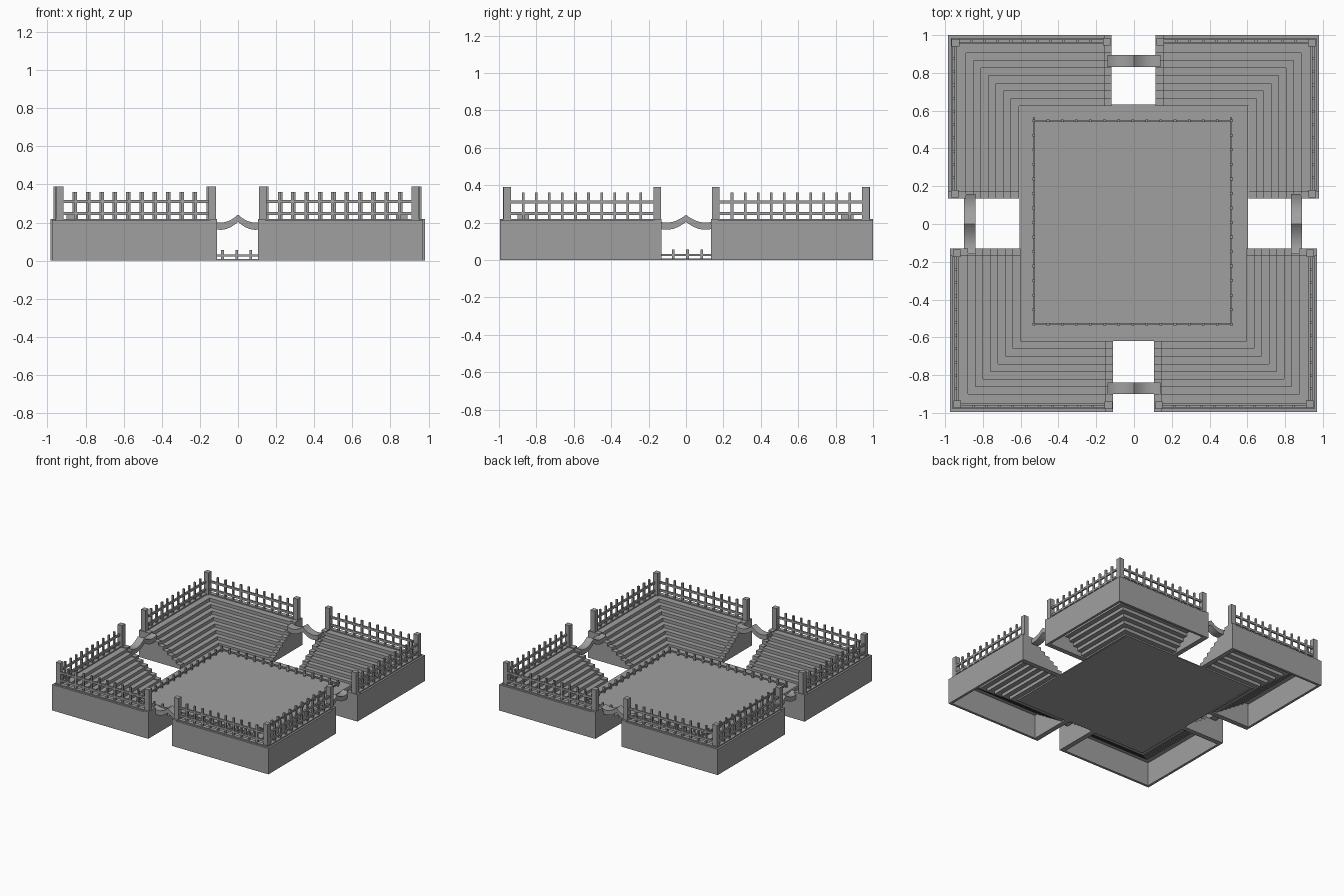
import bpy
import bmesh

if "Cube" in bpy.data.objects:
    bpy.data.objects.remove(bpy.data.objects["Cube"])

GREY = (0.35, 0.35, 0.35, 1)
stone = bpy.data.materials.new("grey_stone")
stone.use_nodes = True
stone.diffuse_color = GREY
stone.node_tree.nodes["Principled BSDF"].inputs["Base Color"].default_value = GREY

SIZE = 0.865      # side of one corner stand
TOP = 0.21        # height of the stands
STEPS = 8
CHEEK = 0.04      # thickness of the stepped end walls
RISE = TOP / STEPS


def finish(name, bm):
    bmesh.ops.recalc_face_normals(bm, faces=bm.faces)
    mesh = bpy.data.meshes.new(name)
    bm.to_mesh(mesh)
    bm.free()
    mesh.materials.append(stone)
    obj = bpy.data.objects.new(name, mesh)
    bpy.context.scene.collection.objects.link(obj)
    return obj


def loft(bm, rings, place=lambda u, v, z: (u, v, z)):
    """Join equal closed rings into a capped solid."""
    loops = [[bm.verts.new(place(*p)) for p in ring] for ring in rings]
    n = len(loops[0])
    for a, b in zip(loops, loops[1:]):
        for i in range(n):
            j = (i + 1) % n
            bm.faces.new((a[i], a[j], b[j], b[i]))
    bm.faces.new(loops[0])
    bm.faces.new(loops[-1])


def box(bm, lo, hi, place=lambda u, v, z: (u, v, z)):
    base = [(lo[0], lo[1]), (hi[0], lo[1]), (hi[0], hi[1]), (lo[0], hi[1])]
    loft(bm, [[(u, v, z) for u, v in base] for z in (lo[2], hi[2])], place)


def post(bm, u, v, half, z0, z1, place=lambda u, v, z: (u, v, z)):
    box(bm, (u - half, v - half, z0), (u + half, v + half, z1), place)


# Stepped line of the seating: distance from the outer edge, height
def stair_line():
    line = []
    for k in range(STEPS):
        d = 0.095 + 0.04 * k
        line += [(d, TOP - k * RISE), (d, TOP - (k + 1) * RISE)]
    return line


def build_stand(name, cx, cy):
    sx, sy = (1 if cx > 0 else -1), (1 if cy > 0 else -1)

    def place(u, v, z):
        return (cx - sx * u, cy - sy * v, z)

    def swapped(u, v, z):
        return place(v, u, z)

    # Hollow L-shaped seating, mitred at the corner
    line = stair_line()
    under = [(d - 0.012, max(0, z - 0.015)) for d, z in reversed(line)]
    section = [(0, 0), (0, TOP)] + line + under + [(0.02, TOP - 0.015), (0.02, 0)]
    end = SIZE - CHEEK
    bm = bmesh.new()
    loft(bm, [[(d, end, z) for d, z in section],
              [(d, d, z) for d, z in section],
              [(end, d, z) for d, z in section]], place)
    finish(name + "_seating", bm)

    # Stepped end walls beside the gangways
    bm = bmesh.new()
    edge = [(0, 0), (0, TOP + 0.008)] + [(d, z + 0.008) for d, z in line] + [(line[-1][0], 0)]
    for side in (place, swapped):
        loft(bm, [[(u, d, z) for d, z in edge] for u in (end, SIZE)], side)
    finish(name + "_end_walls", bm)

    # Curbs, tall posts, pickets and rails on both outer sides
    bm = bmesh.new()
    posts = bmesh.new()
    post(posts, 0.04, 0.04, 0.02, TOP, 0.39, place)
    for side in (place, swapped):
        post(posts, 0.84, 0.036, 0.02, TOP, 0.39, side)
        box(bm, (0.015, 0.015, TOP - 0.005), (0.83, 0.045, TOP + 0.009), side)
        for z in (0.248, 0.311):
            box(bm, (0.04, 0.024, z - 0.008), (0.84, 0.038, z + 0.008), side)
        for k in range(10):
            post(bm, 0.124 + 0.07 * k, 0.031, 0.007, TOP, 0.36, side)
    finish(name + "_railing", bm)
    finish(name + "_tall_posts", posts)


build_stand("back_right_stand", -0.985, 1.0)
build_stand("back_left_stand", 0.98, 1.0)
build_stand("front_right_stand", -0.975, -0.995)
build_stand("front_left_stand", 0.97, -0.995)


# Curved, peaked bridges across the four gangways
def build_bridge(name, half, lo, hi, along_x):
    rings = []
    for i in range(25):
        t = i / 12 - 1
        z = 0.2 + 0.042 * (1 - abs(t) / 0.65) ** 2
        ring = [(lo, z), (hi, z), (hi, z - 0.038), (lo, z - 0.038)]
        rings.append([(t * half, w, h) if along_x else (w, t * half, h) for w, h in ring])
    bm = bmesh.new()
    loft(bm, rings)
    obj = finish(name, bm)
    bpy.ops.object.select_all(action="DESELECT")
    obj.select_set(True)
    bpy.context.view_layer.objects.active = obj
    bpy.ops.object.shade_smooth_by_angle()


build_bridge("front_bridge", 0.14, -0.9, -0.84, True)
build_bridge("back_bridge", 0.14, 0.83, 0.895, True)
build_bridge("right_bridge", 0.16, -0.9, -0.84, False)
build_bridge("left_bridge", 0.16, 0.83, 0.89, False)

# Arena floor
bm = bmesh.new()
box(bm, (-0.605, -0.62, 0), (0.603, 0.632, 0.008))
finish("arena_floor", bm)

# Low fence around the arena
X0, X1, Y0, Y1 = -0.53, 0.516, -0.53, 0.546
bm = bmesh.new()
COUNT = 14
for k in range(COUNT + 1):
    x = X0 + (X1 - X0) * k / COUNT
    y = Y0 + (Y1 - Y0) * k / COUNT
    for yy in (Y0, Y1):
        post(bm, x, yy, 0.007, 0, 0.055)
    if 0 < k < COUNT:
        for xx in (X0, X1):
            post(bm, xx, y, 0.007, 0, 0.055)
R = 0.004
for y in (Y0, Y1):
    box(bm, (X0, y - R, 0.022), (X1, y + R, 0.033))
for x in (X0, X1):
    box(bm, (x - R, Y0, 0.022), (x + R, Y1 + 0.02, 0.033))
finish("arena_fence", bm)
